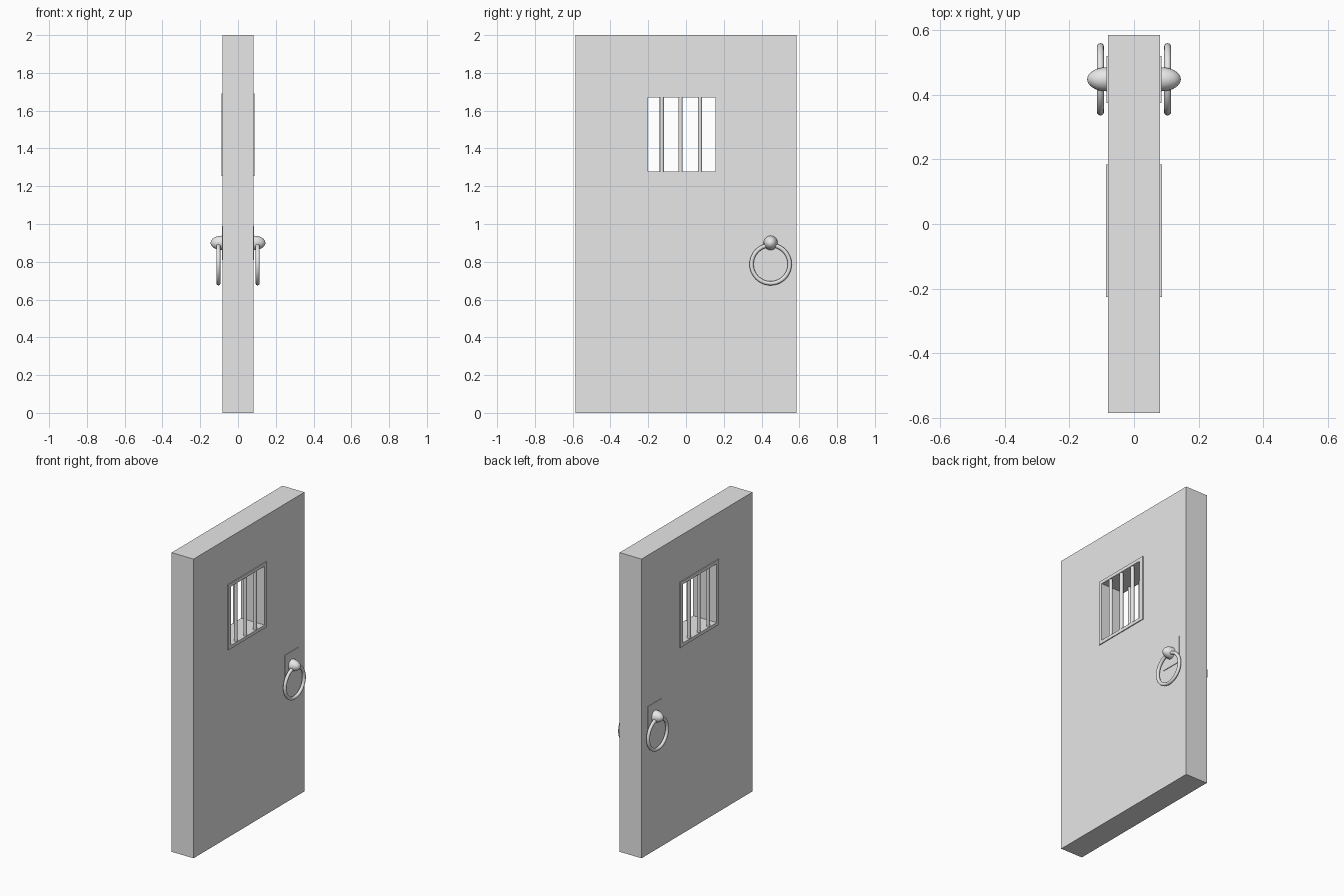
import bpy
import bmesh
import math
from mathutils import Matrix

cube = bpy.data.objects.get("Cube")
if cube:
    bpy.data.objects.remove(cube, do_unlink=True)

grey = bpy.data.materials.new("plain grey")
grey.use_nodes = True
grey.diffuse_color = (0.8, 0.8, 0.8, 1)
grey.node_tree.nodes["Principled BSDF"].inputs["Base Color"].default_value = (0.8, 0.8, 0.8, 1)


def make_object(name, bm, smooth=False):
    bmesh.ops.recalc_face_normals(bm, faces=bm.faces)
    mesh = bpy.data.meshes.new(name)
    bm.to_mesh(mesh)
    bm.free()
    mesh.materials.append(grey)
    obj = bpy.data.objects.new(name, mesh)
    bpy.context.collection.objects.link(obj)
    if smooth:
        bpy.ops.object.select_all(action='DESELECT')
        obj.select_set(True)
        bpy.context.view_layer.objects.active = obj
        bpy.ops.object.shade_smooth_by_angle(angle=math.radians(40))
    return obj


def panel_with_hole(name, outer, inner, half):
    """Slab across x; outer and inner are (y0, y1, z0, z1)."""
    bm = bmesh.new()

    def loop(x, rect):
        y0, y1, z0, z1 = rect
        return [bm.verts.new((x, y, z)) for y, z in ((y0, z0), (y1, z0), (y1, z1), (y0, z1))]

    loops = [loop(half, outer), loop(half, inner), loop(-half, inner), loop(-half, outer)]
    for k in range(4):
        a, b = loops[k], loops[(k + 1) % 4]
        for i in range(4):
            j = (i + 1) % 4
            bm.faces.new((a[i], a[j], b[j], b[i]))
    return make_object(name, bm)


def ring(name, center, major, minor, segments=48, sides=12):
    """Torus standing in the yz plane, made by spinning a circle."""
    bm = bmesh.new()
    place = Matrix.Translation((center[0], center[1] + major, center[2])) 
    circle = bmesh.ops.create_circle(bm, segments=sides, radius=minor, matrix=place)
    bmesh.ops.spin(bm, geom=bm.verts[:] + bm.edges[:], cent=center, axis=(1, 0, 0),
                   angle=math.tau, steps=segments, use_merge=True)
    bmesh.ops.remove_doubles(bm, verts=bm.verts, dist=0.0001)
    return make_object(name, bm, True)


# Door slab and the window lining that passes through it
opening = (-0.2, 0.157, 1.277, 1.67)
panel_with_hole("door_slab", (-0.585, 0.585, 0, 2), (-0.215, 0.172, 1.265, 1.68), 0.081)
panel_with_hole("window_frame", (-0.226, 0.184, 1.255, 1.692), opening, 0.087)

for side, s in (("left", 1), ("right", -1)):
    # Round window bars close to each face
    for n, y in enumerate((-0.128, -0.029, 0.074), 1):
        bm = bmesh.new()
        bmesh.ops.create_cone(bm, cap_ends=True, segments=16, radius1=0.011, radius2=0.011,
                              depth=0.41, matrix=Matrix.Translation((s * 0.074, y, 1.4735)))
        make_object(f"{side}_window_bar_{n}", bm, True)

    # Thin plate behind the handle
    bm = bmesh.new()
    bmesh.ops.create_cube(bm, size=1, matrix=Matrix.Translation((s * 0.081, 0.448, 0.9))
                          @ Matrix.Diagonal((0.008, 0.145, 0.18, 1)))
    make_object(f"{side}_handle_plate", bm)

    # Egg-shaped knob holding the pull ring
    bm = bmesh.new()
    bmesh.ops.create_uvsphere(bm, u_segments=32, v_segments=16, radius=1,
                              matrix=Matrix.Translation((s * 0.085, 0.448, 0.9))
                              @ Matrix.Diagonal((0.06, 0.037, 0.038, 1)))
    make_object(f"{side}_handle_knob", bm, True)
    ring(f"{side}_pull_ring", (s * 0.104, 0.448, 0.787), 0.101, 0.011)
